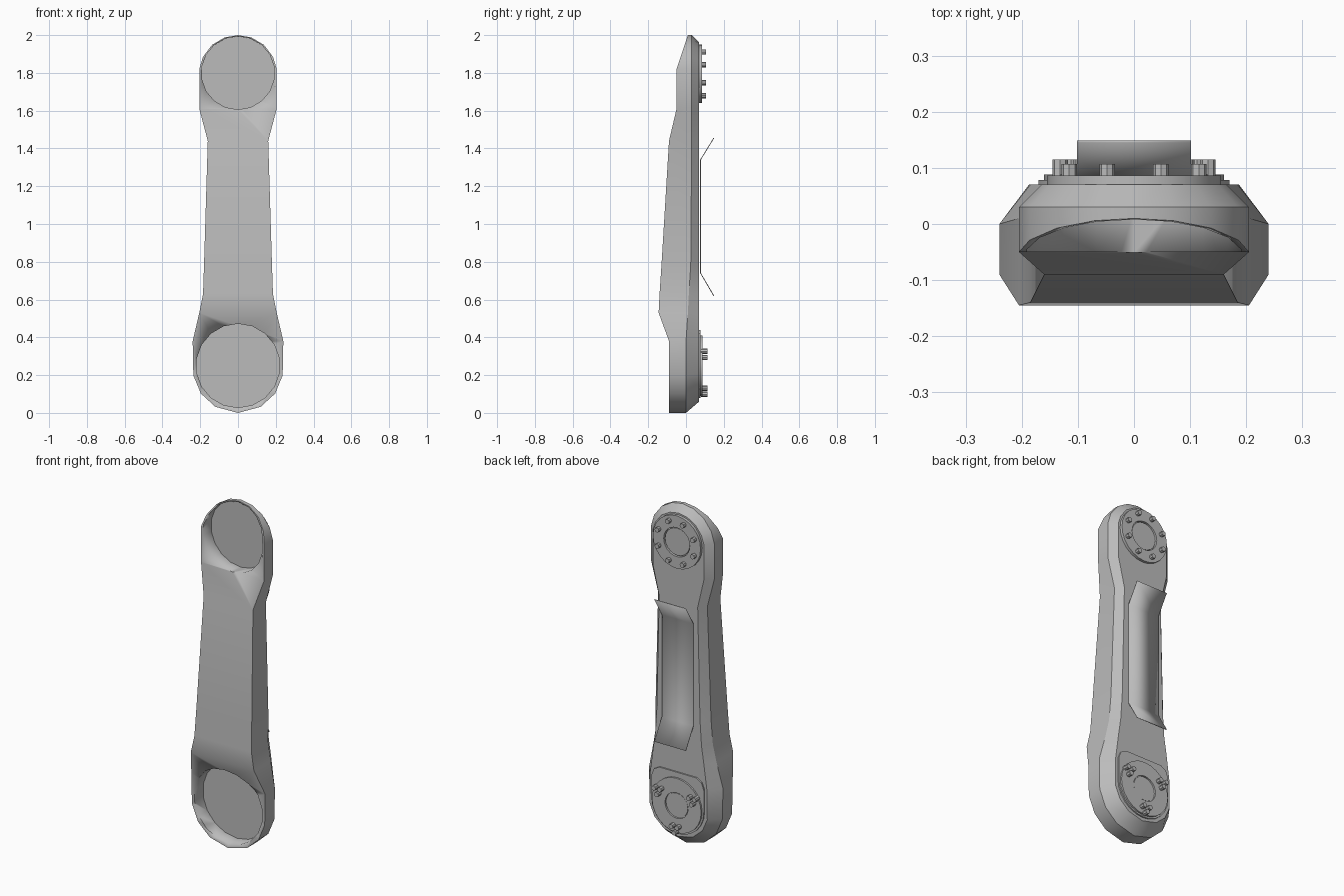
import bpy, bmesh
from math import sin, cos, pi, radians
from mathutils import Matrix, Vector

cube = bpy.data.objects.get("Cube")
if cube:
    bpy.data.objects.remove(cube, do_unlink=True)

grey = bpy.data.materials.new("plain_grey")
grey.use_nodes = True
grey.diffuse_color = (0.5, 0.5, 0.5, 1)
grey.node_tree.nodes["Principled BSDF"].inputs["Base Color"].default_value = (0.5, 0.5, 0.5, 1)

TOP_Z, LOW_Z, BACK = 1.795, 0.25, 0.07


def finish(bm, name, angle=30):
    bmesh.ops.remove_doubles(bm, verts=bm.verts, dist=1e-5)
    bmesh.ops.recalc_face_normals(bm, faces=bm.faces)
    mesh = bpy.data.meshes.new(name)
    bm.to_mesh(mesh)
    bm.free()
    mesh.materials.append(grey)
    ob = bpy.data.objects.new(name, mesh)
    bpy.context.collection.objects.link(ob)
    bpy.ops.object.select_all(action='DESELECT')
    ob.select_set(True)
    bpy.context.view_layer.objects.active = ob
    bpy.ops.object.shade_smooth_by_angle(angle=radians(angle))
    return ob


def add_disc(bm, x, z, r, y0, y1, sides, r_back=None):
    """Cylinder along y, from y0 to y1."""
    place = Matrix.Translation((x, (y0 + y1) / 2, z)) @ Matrix.Rotation(-pi / 2, 4, 'X')
    bmesh.ops.create_cone(bm, cap_ends=True, segments=sides, radius1=r,
                          radius2=r_back or r, depth=y1 - y0, matrix=place)


def disc(name, *args):
    bm = bmesh.new()
    add_disc(bm, *args)
    return finish(bm, name)


def ring(name, z, r_out, r_in, y0, y1, sides):
    """Flat flange with a centre hole."""
    bm = bmesh.new()
    loops = []
    for r, y in ((r_out, y0), (r_out, y1), (r_in, y1), (r_in, y0)):
        loops.append([bm.verts.new((r * cos(2 * pi * i / sides), y, z + r * sin(2 * pi * i / sides)))
                      for i in range(sides)])
    for k in range(4):
        a, b = loops[k], loops[(k + 1) % 4]
        for i in range(sides):
            j = (i + 1) % sides
            bm.faces.new((a[i], a[j], b[j], b[i]))
    return finish(bm, name)


# Arm body rows: half width, height, front y, edge y, back half width, back height
rows = []
for a in (90, 60, 35, 10):
    c, s = cos(radians(a)), sin(radians(a))
    rows.append((0.24 * c, 0.24 * (1 - s), -0.09, 0, 0.19 * c, 0.24 - 0.18 * s))
rows += [(0.24, 0.38, -0.09, 0, 0.185, 0.38),
         (0.205, 0.53, -0.145, 0.01, 0.165, 0.53),
         (0.185, 0.63, -0.14, 0.015, 0.15, 0.63),
         (0.18, 0.78, -0.13, 0.025, 0.14, 0.78),
         (0.16, 1.44, -0.09, 0.03, 0.125, 1.44),
         (0.205, 1.61, -0.05, 0.03, 0.165, 1.61),
         (0.205, 1.82, -0.05, 0.03, 0.165, 1.82)]
for a in (25, 48, 70, 90):
    c, s = cos(radians(a)), sin(radians(a))
    z = 1.8 + 0.2 * s
    rows.append((0.205 * c, z, -0.05 + 0.06 * (z - 1.82) / 0.18, 0.03, 0.165 * c, 1.8 + 0.16 * s))

bm = bmesh.new()
sections = []
for w, z, front, edge, wb, zb in rows:
    half = [(w, front, z), (w, edge, z), (wb, BACK, zb)]
    points = half + [(-x, y, h) for x, y, h in reversed(half)]
    sections.append([bm.verts.new(p) for p in points])
for a, b in zip(sections, sections[1:]):
    for i in range(6):
        j = (i + 1) % 6
        bm.faces.new((a[i], a[j], b[j], b[i]))
for end in (sections[0], sections[-1]):
    bm.faces.new(end)
bmesh.ops.remove_doubles(bm, verts=bm.verts, dist=1e-5)
bmesh.ops.dissolve_degenerate(bm, edges=bm.edges, dist=1e-5)
bmesh.ops.triangulate(bm, faces=bm.faces)
body = finish(bm, "arm_body")

# Round pockets cut into the front at both ends
for z, r, floor in ((0.25, 0.222, -0.01), (1.8, 0.194, 0.025)):
    cutter = disc("pocket_cutter", 0, z, r, -0.4, floor, 18)
    cutter.hide_render = True
    bpy.context.view_layer.objects.active = body
    mod = body.modifiers.new("pocket", 'BOOLEAN')
    mod.operation, mod.solver, mod.object = 'DIFFERENCE', 'EXACT', cutter
    bpy.ops.object.modifier_apply(modifier=mod.name)
    bpy.data.objects.remove(cutter, do_unlink=True)

# Upper joint flange with eight bolts
ring("upper_flange", TOP_Z, 0.155, 0.085, BACK - 0.01, 0.086, 24)
disc("upper_hub", 0, TOP_Z, 0.08, BACK - 0.01, 0.08, 20)
bm = bmesh.new()
for k in range(8):
    a = pi / 8 + k * pi / 4
    add_disc(bm, 0.125 * cos(a), TOP_Z + 0.125 * sin(a), 0.014, 0.08, 0.107, 8)
finish(bm, "upper_bolts")

# Lower joint backing plate: round below, chamfered square above
bm = bmesh.new()
arc = [(0.17 * cos(-pi * i / 12), LOW_Z + 0.17 * sin(-pi * i / 12)) for i in range(13)]
outline = arc + [(-0.17, 0.38), (-0.155, 0.42), (-0.12, 0.44), (0.12, 0.44), (0.155, 0.42), (0.17, 0.38)]
plate = bm.faces.new([bm.verts.new((x, BACK - 0.01, z)) for x, z in outline])
grown = bmesh.ops.extrude_face_region(bm, geom=[plate])["geom"]
bmesh.ops.translate(bm, vec=Vector((0, 0.018, 0)),
                    verts=[v for v in grown if isinstance(v, bmesh.types.BMVert)])
finish(bm, "lower_plate")

# Lower flange with three clusters of three bolts
ring("lower_flange", LOW_Z, 0.16, 0.075, BACK, 0.088, 24)
disc("lower_hub", 0, LOW_Z, 0.07, BACK, 0.083, 20)
bm = bmesh.new()
for k in range(3):
    a = radians(30 + 120 * k)
    cx, cz = 0.13 * cos(a), LOW_Z + 0.13 * sin(a)
    for j in range(3):
        b = a + 2 * pi * j / 3
        add_disc(bm, cx + 0.022 * cos(b), cz + 0.022 * sin(b), 0.014, 0.08, 0.115, 8)
finish(bm, "lower_bolts")

# Thin back panel with both ends flared outwards
bm = bmesh.new()
path = [(0.147, 0.62), (0.077, 0.74), (0.077, 1.34), (0.147, 1.455)]
edges = [[bm.verts.new((x, y, z)) for x in (-0.102, 0.102)] for y, z in path]
for a, b in zip(edges, edges[1:]):
    bm.faces.new((a[0], a[1], b[1], b[0]))
panel = finish(bm, "back_panel")
mod = panel.modifiers.new("thickness", 'SOLIDIFY')
mod.thickness, mod.offset = 0.004, 0
